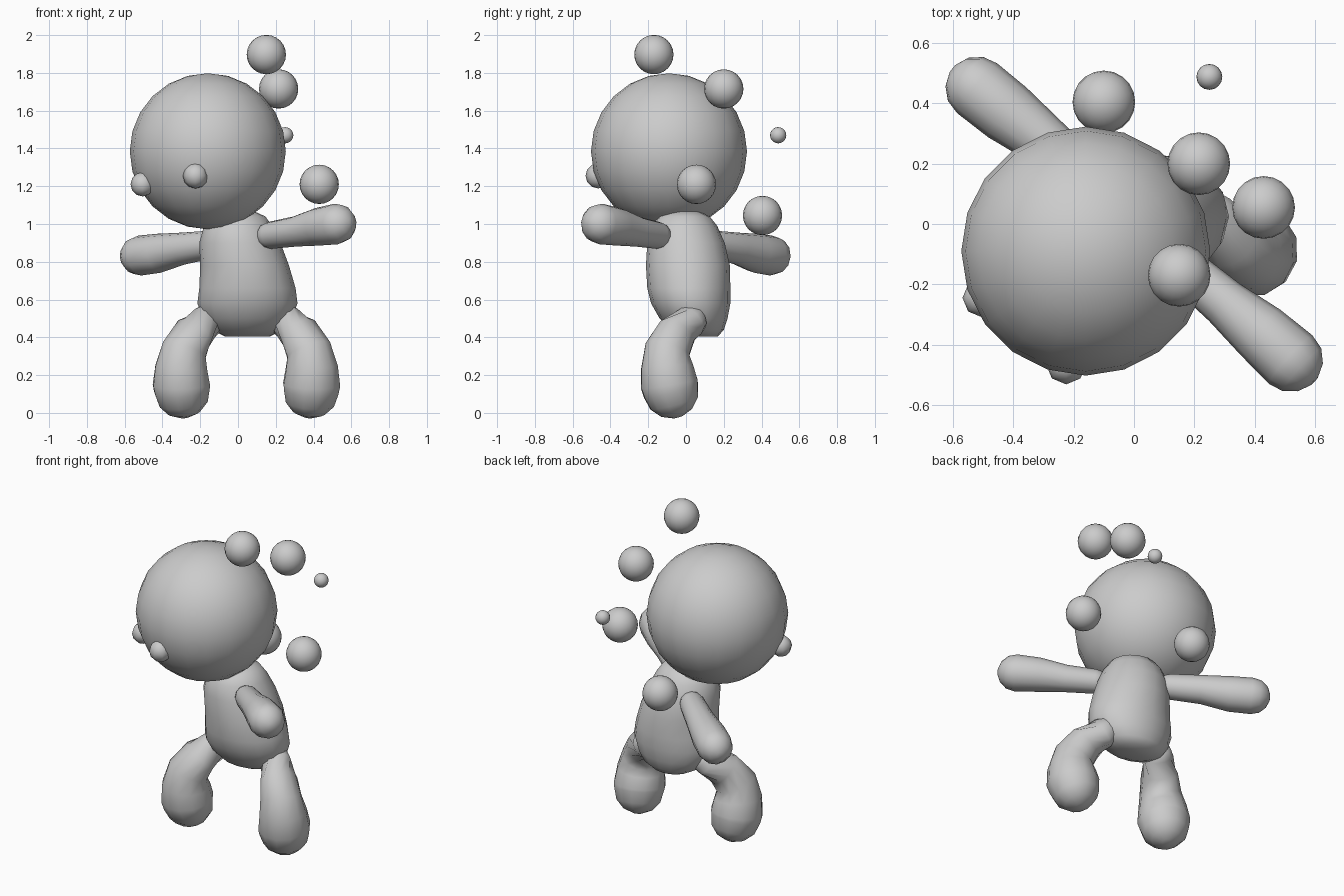
import bpy, bmesh, math
from mathutils import Vector

if "Cube" in bpy.data.objects:
    bpy.data.objects.remove(bpy.data.objects["Cube"], do_unlink=True)

GREY = (0.6, 0.6, 0.6, 1)
mat = bpy.data.materials.new("plain_grey")
mat.use_nodes = True
mat.diffuse_color = GREY
mat.node_tree.nodes["Principled BSDF"].inputs["Base Color"].default_value = GREY


def finish(name, bm):
    bmesh.ops.recalc_face_normals(bm, faces=bm.faces)
    for f in bm.faces:
        f.smooth = True
    mesh = bpy.data.meshes.new(name)
    bm.to_mesh(mesh)
    bm.free()
    mesh.materials.append(mat)
    obj = bpy.data.objects.new(name, mesh)
    bpy.context.collection.objects.link(obj)
    return obj


def ball(name, centre, radius, segments=16, rings=10):
    bm = bmesh.new()
    bmesh.ops.create_uvsphere(bm, u_segments=segments, v_segments=rings, radius=radius)
    finish(name, bm).location = centre


def skin(name, rings):
    """Join equal-length rings of points and close both ends."""
    bm = bmesh.new()
    loops = [[bm.verts.new(p) for p in ring] for ring in rings]
    n = len(loops[0])
    for a, b in zip(loops, loops[1:]):
        for i in range(n):
            j = (i + 1) % n
            bm.faces.new((a[i], a[j], b[j], b[i]))
    for loop in (loops[0], loops[-1]):
        tip = bm.verts.new(sum((v.co for v in loop), Vector()) / n)
        for i in range(n):
            bm.faces.new((loop[i], loop[(i + 1) % n], tip))
    finish(name, bm)


def limb(name, joints, sides=12):
    """Tapered limb through (x, y, z, radius) joints with rounded ends."""
    pts = [Vector(j[:3]) for j in joints]
    rad = [j[3] for j in joints]
    first = (pts[1] - pts[0]).normalized()
    last = (pts[-1] - pts[-2]).normalized()
    stations = []
    for a in (80, 55, 28):
        t = math.radians(a)
        stations.append((pts[0] - first * rad[0] * math.sin(t), first, rad[0] * math.cos(t)))
    for i, p in enumerate(pts):
        d = pts[min(i + 1, len(pts) - 1)] - pts[max(i - 1, 0)]
        stations.append((p, d.normalized(), rad[i]))
    for a in (28, 55, 80):
        t = math.radians(a)
        stations.append((pts[-1] + last * rad[-1] * math.sin(t), last, rad[-1] * math.cos(t)))
    rings = []
    for p, d, r in stations:
        u = d.cross(Vector((0.3, -1, 0.2)) if abs(d.z) > 0.6 else Vector((0, 0, 1))).normalized()
        v = d.cross(u)
        rings.append([p + (u * math.cos(k * math.tau / sides) + v * math.sin(k * math.tau / sides)) * r
                      for k in range(sides)])
    skin(name, rings)


# Head and eyes
ball("head", (-0.16, -0.09, 1.385), 0.413, 20, 12)
ball("left_eye", (-0.225, -0.465, 1.255), 0.067, 8, 6)
ball("right_eye", (-0.505, -0.245, 1.21), 0.064, 8, 6)

# Torso: height, centre x, centre y, half width, half depth
torso = [(0.405, 0.05, 0.08, 0.12, 0.09), (0.44, 0.05, 0.06, 0.19, 0.14),
         (0.5, 0.05, 0.04, 0.235, 0.18), (0.58, 0.05, 0.025, 0.265, 0.21),
         (0.66, 0.05, 0.015, 0.255, 0.22), (0.78, 0.035, 0.01, 0.235, 0.222),
         (0.9, 0.01, 0, 0.215, 0.205), (0.99, 0, -0.01, 0.18, 0.175),
         (1.04, 0.005, -0.01, 0.14, 0.135), (1.065, 0.01, -0.01, 0.08, 0.08)]
skin("torso", [[Vector((cx + rx * math.cos(k * math.tau / 16), cy + ry * math.sin(k * math.tau / 16), z))
                for k in range(16)] for z, cx, cy, rx, ry in torso])

# Arms
limb("left_arm", [(0.17, -0.15, 0.94, 0.072), (0.3, -0.26, 0.96, 0.08),
                  (0.42, -0.36, 0.985, 0.1), (0.52, -0.45, 1.0, 0.108)])
limb("right_arm", [(-0.15, 0.15, 0.89, 0.075), (-0.29, 0.27, 0.87, 0.085),
                   (-0.42, 0.37, 0.845, 0.104), (-0.52, 0.45, 0.833, 0.106)])

# Legs, mirrored about the hips
for name, side in (("left_leg", 1), ("right_leg", -1)):
    limb(name, [(0.045 + side * x, y, z, r) for x, y, z, r in (
        (0.21, 0.02, 0.485, 0.09), (0.28, -0.05, 0.42, 0.108), (0.33, -0.1, 0.33, 0.123),
        (0.345, -0.1, 0.24, 0.142), (0.345, -0.088, 0.15, 0.155), (0.342, -0.08, 0.12, 0.15))])

# Floating balls
for i, c in enumerate([(0.15, -0.17, 1.897), (0.215, 0.2, 1.715),
                       (0.43, 0.055, 1.21), (-0.1, 0.405, 1.045)]):
    ball("floating_ball_%d" % (i + 1), c, 0.104, 20, 12)
ball("small_floating_ball", (0.25, 0.488, 1.47), 0.043, 16, 10)
